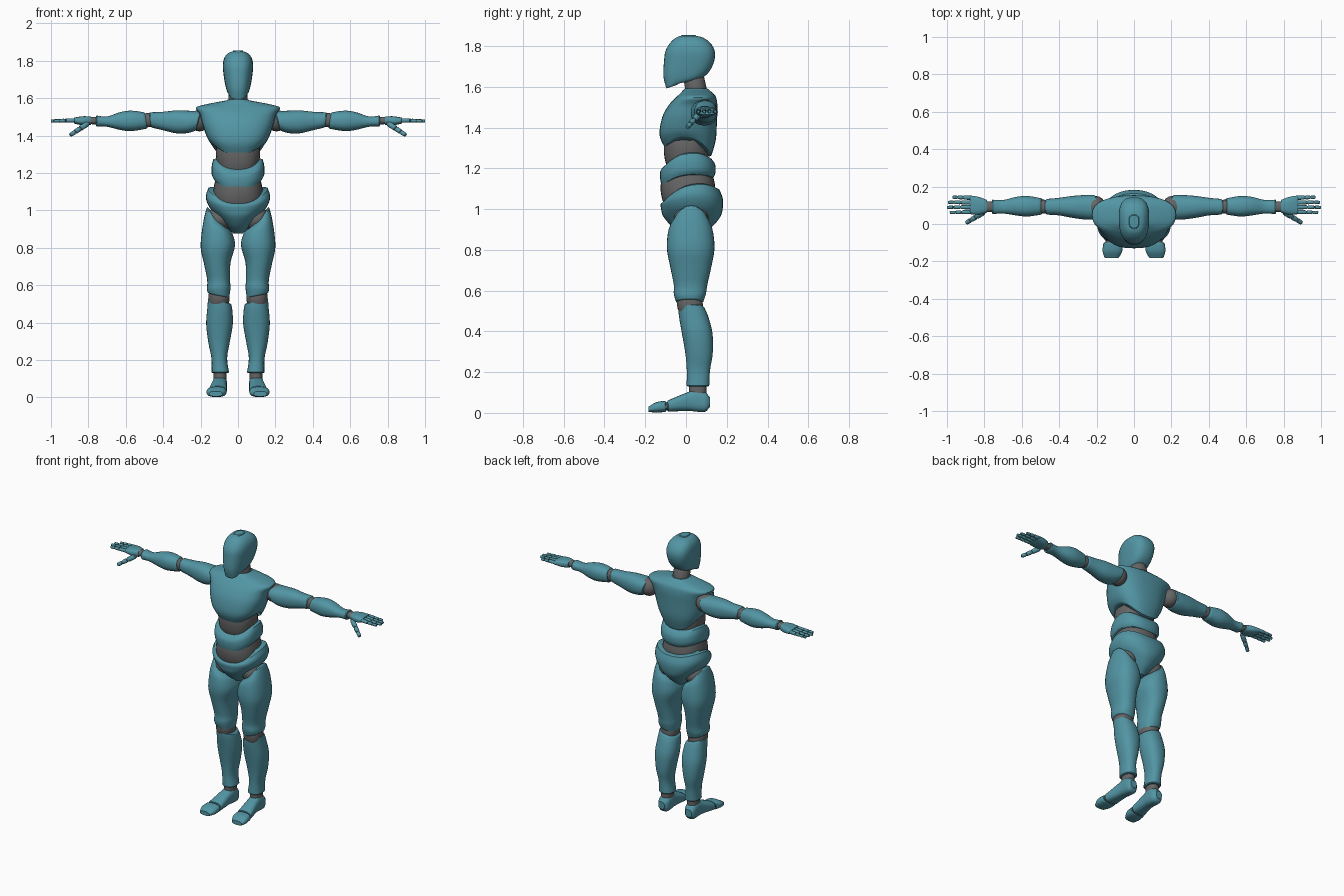
import bpy, bmesh, math
from mathutils import Vector


def material(name, rgb):
    m = bpy.data.materials.new(name)
    m.diffuse_color = (*rgb, 1)
    return m


TEAL = material("teal_shell", (0.085, 0.30, 0.37))
GREY = material("grey_joint", (0.13, 0.13, 0.13))


def finish(name, bm, mat, mirror):
    bmesh.ops.recalc_face_normals(bm, faces=bm.faces)
    me = bpy.data.meshes.new(name)
    bm.to_mesh(me)
    bm.free()
    ob = bpy.data.objects.new(name, me)
    bpy.context.collection.objects.link(ob)
    me.materials.append(mat)
    bpy.ops.object.select_all(action='DESELECT')
    ob.select_set(True)
    bpy.context.view_layer.objects.active = ob
    bpy.ops.object.shade_smooth_by_angle(angle=math.radians(38))
    if mirror:
        ob.modifiers.new("mirror", 'MIRROR').use_mirror_merge = False
    return ob


def spline(a, b, c, d, t):
    return 0.5 * (2*b + (c-a)*t + (2*a-5*b+4*c-d)*t*t + (3*b-a-3*c+d)*t**3)


def loft(name, axis, secs, mat=TEAL, mirror=False, n=2.3, egg=0.0, seg=32, sub=4):
    """Sections: (t, u0, u1, v0, v1, tilt_u, tilt_v, arch), smoothed along t."""
    secs = [tuple(s) + (0,) * (8 - len(s)) for s in secs]
    p = [secs[0]] + secs + [secs[-1]]
    rows = [[spline(*q, k / sub) for q in zip(*p[i:i+4])]
            for i in range(len(secs) - 1) for k in range(sub)] + [list(secs[-1])]
    # soft lip on both ends
    sign = 1 if secs[-1][0] > secs[0][0] else -1

    def lip(r, d):
        t, a, b, c, e = r[:5]
        m, w = (a+b)/2, (b-a)*0.45
        o, h = (c+e)/2, (e-c)*0.45
        return [t + d*sign*0.005, m-w, m+w, o-h, o+h] + list(r[5:])
    rows = [lip(rows[0], -1)] + rows + [lip(rows[-1], 1)]
    bm = bmesh.new()
    rings = []
    for t, u0, u1, v0, v1, tu, tv, ar in rows:
        ring = []
        for k in range(seg):
            a = 2 * math.pi * k / seg
            c, s = math.cos(a), math.sin(a)
            cu = math.copysign(abs(c) ** (2/n), c) * (1 + egg*s)
            sv = math.copysign(abs(s) ** (2/n), s)
            u = (u0+u1)/2 + (u1-u0)/2*cu
            v = (v0+v1)/2 + (v1-v0)/2*sv
            w = t + tu*c + tv*s + ar*math.cos(2*a)
            ring.append(bm.verts.new({'X': (w, u, v), 'Y': (u, w, v), 'Z': (u, v, w)}[axis]))
        rings.append(ring)
    for r, q in zip(rings, rings[1:]):
        for k in range(seg):
            j = (k+1) % seg
            bm.faces.new((r[k], r[j], q[j], q[k]))
    bm.faces.new(rings[0])
    bm.faces.new(rings[-1])
    return finish(name, bm, mat, mirror)


def ball(name, c, r, mat=GREY, mirror=True, seg=20):
    bm = bmesh.new()
    bmesh.ops.create_uvsphere(bm, u_segments=seg, v_segments=seg // 2, radius=1)
    for v in bm.verts:
        v.co = Vector(c) + Vector([a*b for a, b in zip(v.co, r)])
    return finish(name, bm, mat, mirror)


def rod(name, a, b, r0, r1, mat=TEAL, mirror=True):
    a, b = Vector(a), Vector(b)
    d = b - a
    bm = bmesh.new()
    bmesh.ops.create_cone(bm, cap_ends=True, segments=12, radius1=r0, radius2=r1, depth=d.length)
    bmesh.ops.bevel(bm, geom=[e for e in bm.edges if abs(e.verts[0].co.z - e.verts[1].co.z) < 1e-5],
                    offset=r1*0.4, segments=2, affect='EDGES', profile=0.5)
    rot = d.to_track_quat('Z', 'Y')
    for v in bm.verts:
        v.co = (a+b)/2 + rot @ v.co
    return finish(name, bm, mat, mirror)


# Head and neck
loft("head", 'Z', [
    (1.608, -.042, .042, -.098, -.035, 0, .01), (1.635, -.058, .058, -.108, .06),
    (1.67, -.068, .068, -.111, .11), (1.725, -.077, .077, -.108, .138),
    (1.775, -.081, .081, -.101, .141), (1.815, -.073, .073, -.078, .12),
    (1.841, -.052, .052, -.05, .085), (1.85, -.028, .028, -.025, .05)], n=2.6, egg=.08)
rod("neck", (0, .06, 1.53), (0, .035, 1.66), .054, .05, GREY, False)

# Torso shells and flexible waist
loft("chest", 'Z', [
    (1.318, -.14, .14, -.105, .125, 0, -.02, .035), (1.37, -.163, .163, -.13, .147, 0, -.01, .015),
    (1.45, -.187, .187, -.117, .152), (1.51, -.203, .203, -.085, .154),
    (1.548, -.224, .224, -.05, .148), (1.566, -.175, .175, -.03, .135),
    (1.588, -.06, .06, -.01, .11)], n=2.5)
loft("upper_waist", 'Z', [
    (1.20, -.1, .1, -.09, .10), (1.25, -.112, .112, -.105, .11),
    (1.32, -.118, .118, -.108, .11), (1.40, -.1, .1, -.09, .1)], GREY)
loft("abdomen", 'Z', [
    (1.152, -.13, .13, -.12, .135, 0, .02, .018), (1.18, -.141, .141, -.127, .145, 0, .015, .015),
    (1.222, -.14, .14, -.125, .143, 0, .015, .018), (1.252, -.132, .132, -.1, .125, 0, .015, .02)], n=2.4)
loft("lower_waist", 'Z', [
    (1.0, -.12, .12, -.1, .12), (1.06, -.133, .133, -.12, .14),
    (1.12, -.13, .13, -.124, .142), (1.19, -.115, .115, -.11, .125)], GREY)
loft("pelvis", 'Z', [
    (.88, -.03, .03, -.02, .085), (.915, -.062, .062, -.07, .13), (.965, -.108, .108, -.112, .17),
    (1.01, -.152, .152, -.122, .181, 0, .005, .005), (1.055, -.172, .172, -.124, .18, 0, .015, .015),
    (1.092, -.16, .16, -.11, .163, 0, .03, .025)], n=2.3)

# Legs
ball("hip_joint", (.098, .025, .955), (.07, .085, .07))
loft("thigh", 'Z', [
    (.942, .04, .168, -.06, .11, .06, 0, .01), (.90, .026, .186, -.085, .13, .035),
    (.81, .016, .2, -.094, .14), (.72, .04, .183, -.078, .125),
    (.63, .043, .165, -.06, .105), (.585, .04, .166, -.06, .098, -.003),
    (.548, .047, .163, -.05, .086, .014)], mirror=True)
loft("knee_joint", 'Z', [(.60, .06, .15, -.035, .07), (.53, .045, .158, -.045, .083),
                         (.46, .06, .15, -.02, .08)], GREY, True)
loft("shin", 'Z', [
    (.513, .036, .16, -.038, .092, .016), (.47, .03, .164, -.034, .11, .008),
    (.39, .028, .17, -.02, .13), (.29, .045, .158, -.003, .131), (.21, .058, .142, .004, .118),
    (.135, .048, .141, .003, .114)], mirror=True)
loft("ankle_joint", 'Z', [(.08, .062, .13, .015, .1), (.15, .062, .13, .015, .1)], GREY, True)
loft("foot", 'Y', [
    (.113, .075, .125, .025, .08), (.095, .06, .135, .006, .102), (.05, .058, .137, .006, .116),
    (.015, .06, .14, .01, .104), (-.04, .06, .15, .008, .082), (-.085, .06, .158, .006, .063)],
    mirror=True, n=2.7)
loft("toe_joint", 'Y', [(-.07, .07, .148, .012, .055), (-.115, .07, .155, .012, .05)], GREY, True)
loft("toe_cap", 'Y', [(-.103, .061, .164, .004, .059), (-.145, .063, .168, .002, .053),
                      (-.178, .08, .158, .004, .034)], mirror=True, n=2.6)

# Arms
ball("shoulder_joint", (.205, .09, 1.48), (.055, .06, .058))
loft("upper_arm", 'X', [
    (.215, .025, .156, 1.425, 1.53, 0, -.015), (.26, .024, .155, 1.413, 1.532, 0, -.01),
    (.33, .033, .15, 1.412, 1.534), (.40, .046, .14, 1.428, 1.527),
    (.465, .05, .134, 1.442, 1.524, 0, .006)], mirror=True)
loft("elbow_joint", 'X', [(.44, .062, .125, 1.45, 1.515), (.485, .055, .13, 1.444, 1.52),
                          (.53, .062, .125, 1.45, 1.51)], GREY, True)
loft("forearm", 'X', [
    (.497, .05, .138, 1.436, 1.524, 0, .006), (.57, .04, .15, 1.424, 1.533),
    (.63, .046, .145, 1.43, 1.525), (.70, .056, .128, 1.447, 1.502),
    (.755, .053, .13, 1.448, 1.507)], mirror=True)
loft("wrist_joint", 'X', [(.74, .065, .12, 1.457, 1.5), (.80, .065, .12, 1.462, 1.5)], GREY, True)

# Hands
loft("palm", 'X', [
    (.79, .06, .13, 1.456, 1.502), (.83, .05, .145, 1.455, 1.503),
    (.872, .052, .152, 1.463, 1.497)], mirror=True, n=2.7)


def digit(name, a, b, r):
    a, b = Vector(a), Vector(b)
    for k, (s, e) in enumerate(((0, .42), (.45, .72), (.75, 1))):
        rod(f"{name}_segment_{k+1}", a.lerp(b, s), a.lerp(b, e), r*(1-.1*k), r*(.92-.12*k))
        ball(f"{name}_joint_{k+1}", a.lerp(b, max(s - .015, 0)), [r*.8*(1-.1*k)]*3, GREY, seg=10)


for name, y, end in (("index_finger", .064, .985), ("middle_finger", .09, 1.0),
                     ("ring_finger", .115, .995), ("little_finger", .14, .97)):
    digit(name, (.872, y, 1.481), (end, y + (y-.1)*.08, 1.478), .0115)
digit("thumb", (.805, .062, 1.463), (.897, .006, 1.402), .0155)
